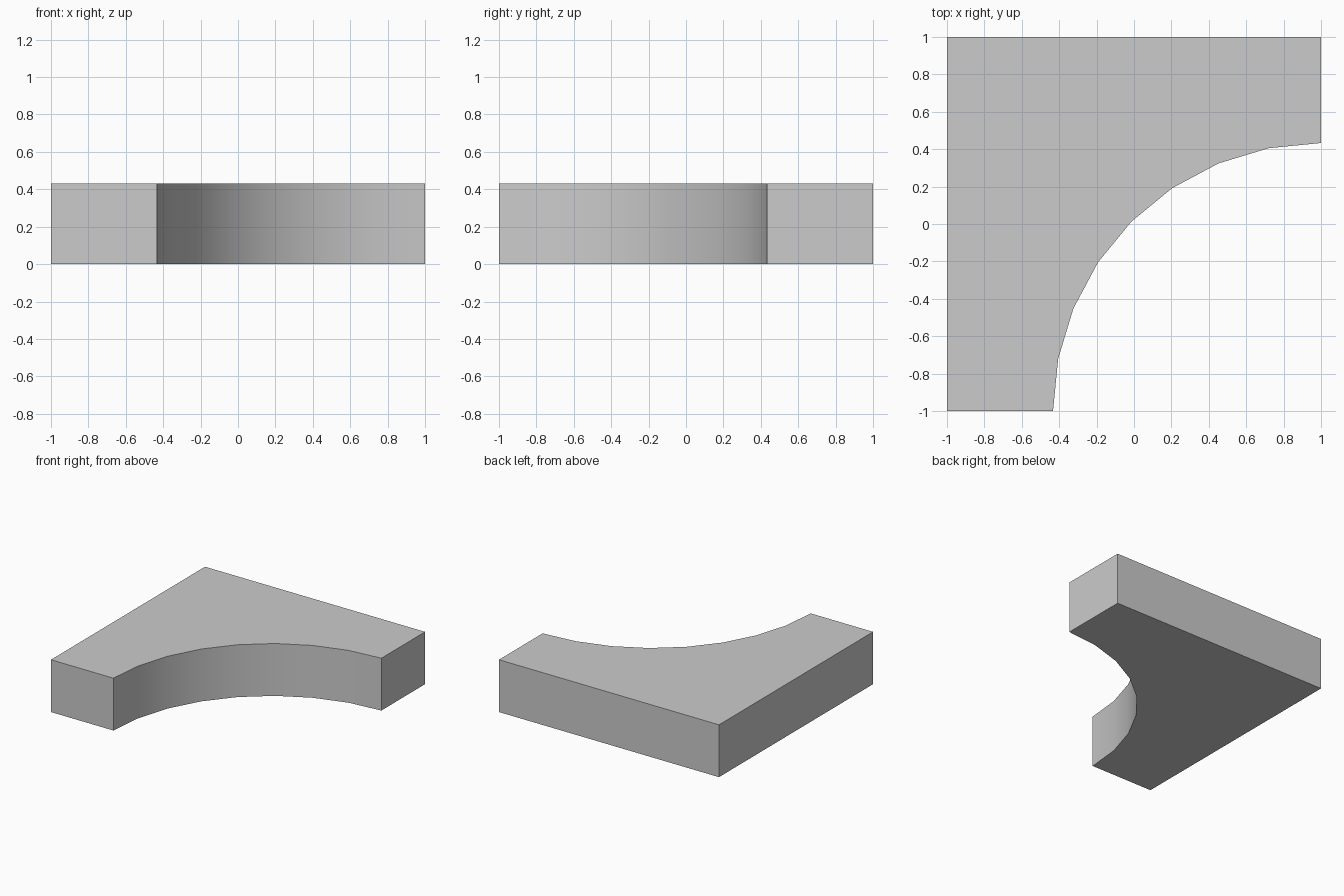
import bpy, bmesh, math

if "Cube" in bpy.data.objects:
    bpy.data.objects.remove(bpy.data.objects["Cube"])

R, H, STEPS = 1.433, 0.43, 8

# Outline: square with a quarter-circle bite centred on the front right corner
outline = [(1, 1), (-1, 1), (-1, -1)]
for i in range(STEPS + 1):
    a = math.pi - i * (math.pi / 2) / STEPS
    outline.append((1 + R * math.cos(a), -1 + R * math.sin(a)))

# Extrude the outline into a slab
bm = bmesh.new()
base = bm.faces.new([bm.verts.new((x, y, 0)) for x, y in outline])
ext = bmesh.ops.extrude_face_region(bm, geom=[base], use_keep_orig=True)
top = [g for g in ext["geom"] if isinstance(g, bmesh.types.BMVert)]
bmesh.ops.translate(bm, verts=top, vec=(0, 0, H))
bmesh.ops.recalc_face_normals(bm, faces=bm.faces)
mesh = bpy.data.meshes.new("concave_corner_slab")
bm.to_mesh(mesh)
bm.free()

slab = bpy.data.objects.new("concave_corner_slab", mesh)
bpy.context.collection.objects.link(slab)

# Smooth the curved wall, keep the corners sharp
bpy.context.view_layer.objects.active = slab
slab.select_set(True)
bpy.ops.object.shade_smooth_by_angle(angle=math.radians(30))
